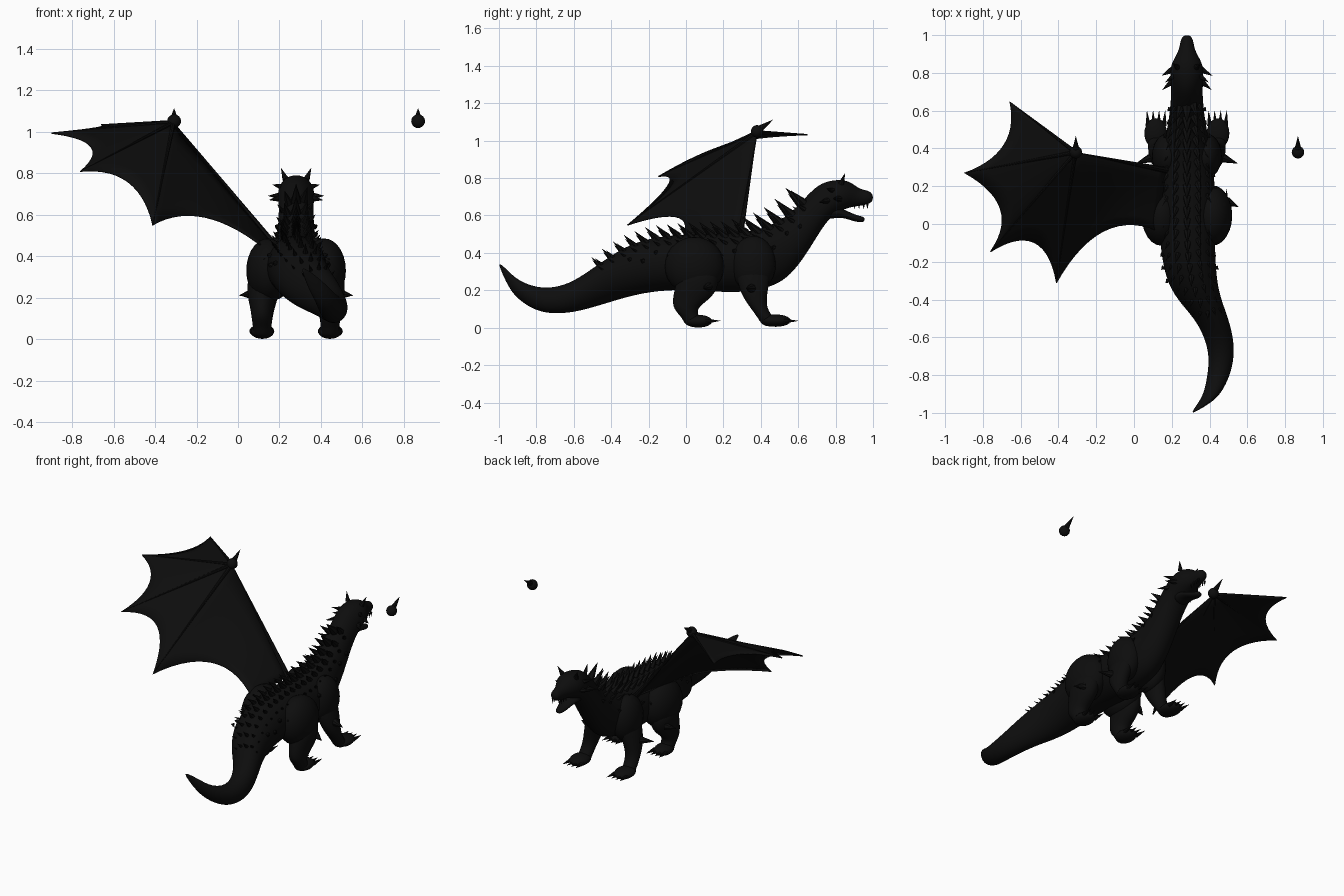
import bpy, bmesh, math
from mathutils import Vector as V

if "Cube" in bpy.data.objects:
    bpy.data.objects.remove(bpy.data.objects["Cube"])

BLACK = bpy.data.materials.new("near black hide")
BLACK.use_nodes = True
shade = (0.004, 0.004, 0.004, 1)
BLACK.diffuse_color = shade
BLACK.node_tree.nodes["Principled BSDF"].inputs["Base Color"].default_value = shade
MID = 0.28  # the body's plane of symmetry


def finish(name, bm, smooth=True, subsurf=0):
    bmesh.ops.recalc_face_normals(bm, faces=bm.faces[:])
    for f in bm.faces:
        f.smooth = smooth
    me = bpy.data.meshes.new(name)
    bm.to_mesh(me)
    bm.free()
    me.materials.append(BLACK)
    ob = bpy.data.objects.new(name, me)
    bpy.context.collection.objects.link(ob)
    if subsurf:
        ob.modifiers.new("smooth", "SUBSURF").levels = subsurf
        ob.modifiers["smooth"].render_levels = subsurf
    return ob


def loft(name, rings, sides=14):
    """Skin over rings given as (centre, half axis a, half axis b)."""
    bm = bmesh.new()
    loops = []
    for c, a, b in rings:
        loops.append([bm.verts.new(c + a * math.cos(t) + b * math.sin(t))
                      for t in (math.tau * i / sides for i in range(sides))])
    for p, q in zip(loops, loops[1:]):
        for i in range(sides):
            j = (i + 1) % sides
            bm.faces.new((p[i], p[j], q[j], q[i]))
    bm.faces.new(loops[0])
    bm.faces.new(loops[-1])
    return finish(name, bm, subsurf=2)


def y_loft(name, rows):
    """Loft along y from rows of (y, x, half width, top, bottom)."""
    return loft(name, [(V((x, y, (t + b) / 2)), V((w, 0, 0)), V((0, 0, (t - b) / 2)))
                       for y, x, w, t, b in rows])


def limb(name, rows, side):
    """Loft upwards from rows of (offset, y, z, half width, half depth)."""
    return loft(name, [(V((MID + side * o, y, z)), V((w, 0, 0)), V((0, d, 0)))
                       for o, y, z, w, d in rows])


def ball(name, centre, radii):
    bm = bmesh.new()
    bmesh.ops.create_uvsphere(bm, u_segments=24, v_segments=14, radius=1)
    for v in bm.verts:
        v.co = V(centre) + V(a * b for a, b in zip(v.co, radii))
    return finish(name, bm)


def spikes(name, items, sides=8):
    """Cones given as (base, tip, radius)."""
    bm = bmesh.new()
    for base, tip, r in items:
        d = V(tip) - V(base)
        rot = d.to_track_quat("Z", "Y")
        new = bmesh.ops.create_cone(bm, cap_ends=True, segments=sides, radius1=r,
                                    radius2=0.0005, depth=d.length)["verts"]
        for v in new:
            v.co = rot @ v.co + (V(base) + V(tip)) / 2
    return finish(name, bm, smooth=False)


# Body, neck, skull and tail as one skin
BODY = [
    (-1.0, .31, .006, .35, .33), (-.95, .37, .034, .305, .215), (-.9, .415, .047, .255, .15),
    (-.8, .45, .062, .215, .085), (-.7, .465, .068, .215, .072), (-.6, .45, .078, .25, .08),
    (-.5, .41, .092, .32, .105), (-.4, .345, .12, .39, .135), (-.3, .305, .137, .45, .165),
    (-.15, .285, .148, .495, .195), (.05, MID, .155, .505, .2), (.25, MID, .152, .505, .178),
    (.4, MID, .13, .53, .2), (.5, MID, .108, .575, .23), (.58, MID, .095, .635, .3),
    (.65, MID, .088, .715, .4), (.71, MID, .085, .77, .5), (.77, MID, .09, .79, .59),
    (.84, MID, .09, .795, .63), (.89, MID, .06, .775, .645), (.93, MID, .04, .74, .65),
    (.98, MID, .034, .735, .66), (1.0, MID, .015, .71, .68)]
y_loft("body", BODY)
y_loft("lower_jaw", [(.75, MID, .06, .66, .57), (.82, MID, .055, .645, .595),
                     (.89, MID, .038, .61, .57), (.94, MID, .025, .595, .56),
                     (.955, MID, .012, .59, .57)])


def surface(y, angle):
    """Point on the body skin at y, angle measured from straight up."""
    for p, q in zip(BODY, BODY[1:]):
        if p[0] <= y <= q[0]:
            k = (y - p[0]) / (q[0] - p[0])
            x, w, t, b = (m + (n - m) * k for m, n in zip(p[1:], q[1:]))
            h = (t - b) / 2
            return V((x + w * math.sin(angle), y, t - h + h * math.cos(angle)))


# Legs, feet, claws and joint spikes, both sides
for side, word in ((1, "left"), (-1, "right")):
    ball(word + "_haunch", (MID + side * .135, .045, .33), (.105, .16, .155))
    limb(word + "_hind_leg", [(.155, .07, .33, .08, .11), (.165, .06, .22, .075, .12),
                              (.165, .03, .155, .058, .105), (.165, -.01, .1, .05, .06),
                              (.163, .03, .05, .045, .048), (.163, .04, .005, .045, .045)], side)
    ball(word + "_hind_foot", (MID + side * .163, .065, .035), (.056, .075, .034))
    ball(word + "_shoulder", (MID + side * .1, .36, .34), (.085, .12, .15))
    limb(word + "_front_leg", [(.1, .36, .36, .06, .1), (.13, .36, .25, .06, .09),
                               (.15, .365, .17, .054, .068), (.16, .39, .1, .046, .042),
                               (.163, .43, .05, .045, .045), (.163, .45, .005, .04, .04)], side)
    ball(word + "_front_foot", (MID + side * .165, .48, .038), (.06, .08, .033))
    claws = []
    for y in (.115, .53):
        for toe in (-.042, -.014, .014, .042):
            x = MID + side * .163 + toe
            claws.append(((x, y - .01, .035), (x + toe * .15, y + .07, .037), .014))
    spikes(word + "_claws", claws)
    x = MID + side * .19
    spikes(word + "_elbow_spikes", [((x, .35, .21), (x + side * .08, .32, .21), .025),
                                    ((x + side * .02, .12, .22), (x + side * .085, .09, .21), .025)])
    # Brow horns, cheek spikes and teeth
    spikes(word + "_head_horns", [
        ((MID + side * .05, .83, .77), (MID + side * .073, .85, .825), .016),
        ((MID + side * .07, .82, .69), (MID + side * .135, .785, .69), .02),
        ((MID + side * .07, .76, .68), (MID + side * .13, .71, .67), .02),
        ((MID + side * .06, .79, .73), (MID + side * .115, .75, .745), .018)])
    spikes(word + "_teeth", [((MID + side * .024, y, .665), (MID + side * .024, y, .635), .007)
                             for y in (.9, .925, .95, .97)])
    # Wrist knob and thumb claw
    x = MID + side * .588
    ball(word + "_wing_knuckle", (x, .38, 1.05), (.033, .033, .033))
    spikes(word + "_wing_thumb_claw", [((x, .39, 1.06), (x, .465, 1.112), .02)])

# Rows of back-swept spines, largest over the shoulders
spines = []
for row, (angle, scale) in enumerate(((0, 1), (.4, .8), (-.4, .8), (.8, .5), (-.8, .5))):
    for i in range(19):
        y = -.47 + i * .06 + (row % 2) * .015
        if y > .66:
            continue
        size = scale * (.05 + .055 * (y + .5))
        base = surface(y, angle)
        out = V((math.sin(angle) * .6, -.75, .75 * math.cos(angle))).normalized()
        spines.append((base - out * .015, base + out * size, size * .26))
spikes("back_spines", spines, 6)

# Low scales along the flanks
scales = []
for side in (-1, 1):
    for i in range(14):
        p = surface(-.3 + i * .07, side * (1.15 + .2 * (i % 2)))
        scales.append((p, p + V((side * .013, -.012, .006)), .014))
spikes("flank_scales", scales, 6)

# Wing: scalloped membrane stretched between fingers
WRIST = V((-.31, .38, 1.045))
ROOT, REAR = V((.17, .285, .46)), V((.13, -.04, .44))
TIPS = [V(p) for p in ((-.66, .65, 1.035), (-.9, .27, .995), (-.76, -.15, .81), (-.41, -.315, .55))]
DIPS = [V(p) for p in ((-.69, .42, 1.02), (-.71, .08, .93), (-.53, -.1, .76), (-.16, -.04, .59))]


def panel(bm, near_a, near_b, a, dip, b, n=14):
    ctrl = dip * 2 - (a + b) / 2
    rows = []
    for i in range(n + 1):
        t = i / n
        edge = a * (1 - t) ** 2 + ctrl * 2 * t * (1 - t) + b * t * t
        near = near_a.lerp(near_b, t)
        rows.append([bm.verts.new(near.lerp(edge, j / 6)) for j in range(7)])
    for p, q in zip(rows, rows[1:]):
        for j in range(6):
            bm.faces.new((p[j], p[j + 1], q[j + 1], q[j]))


bm = bmesh.new()
for a, dip, b in zip(TIPS, DIPS, TIPS[1:]):
    panel(bm, WRIST, WRIST, a, dip, b)
panel(bm, WRIST, ROOT, TIPS[-1], DIPS[-1], REAR)
bmesh.ops.remove_doubles(bm, verts=bm.verts[:], dist=.0005)
membrane = finish("right_wing_membrane", bm)
membrane.modifiers.new("thickness", "SOLIDIFY").thickness = .006
spikes("right_wing_fingers", [(WRIST, t, .011) for t in TIPS] + [(ROOT, WRIST, .016)])
